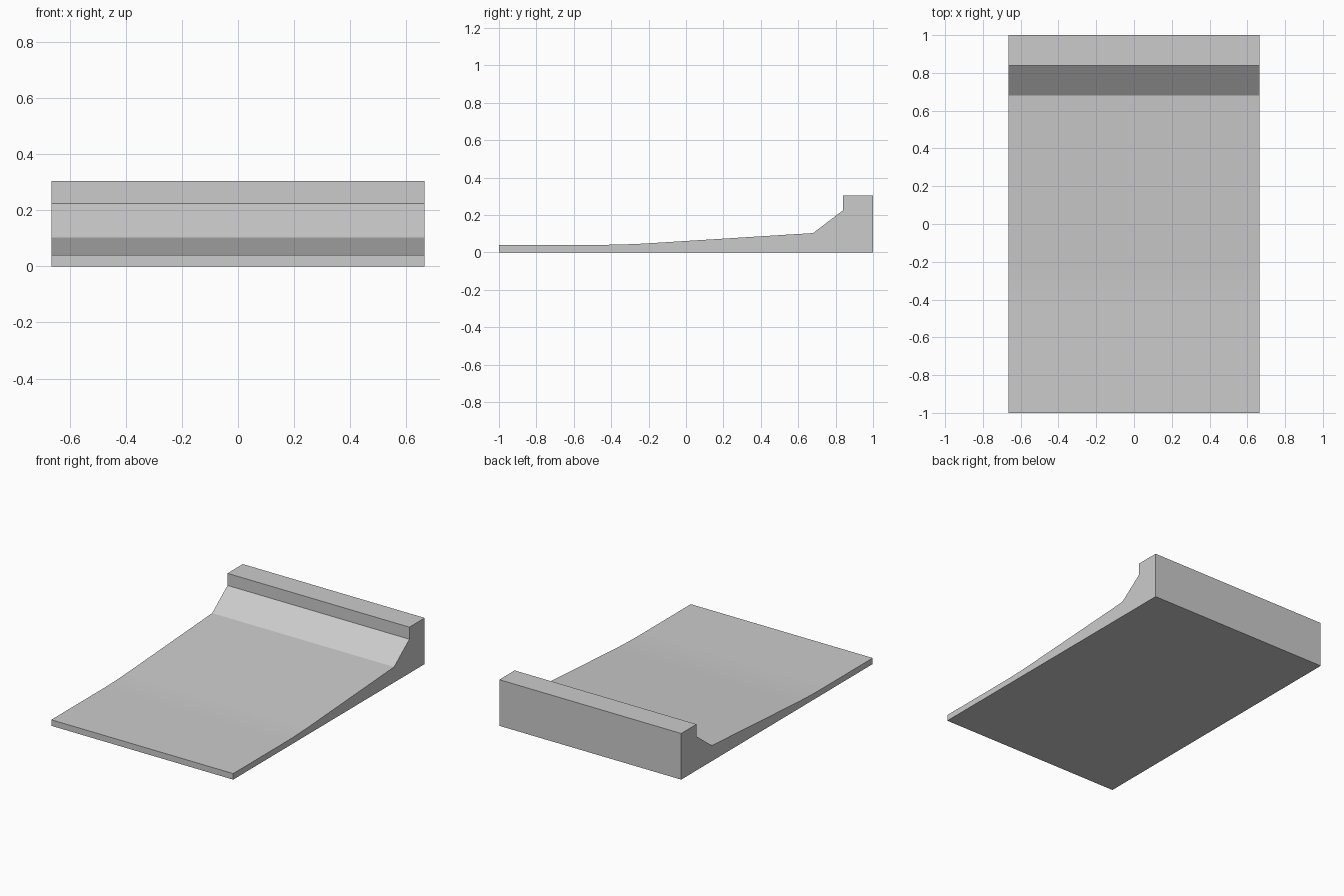
import bpy
import bmesh

cube = bpy.data.objects.get("Cube")
if cube:
    bpy.data.objects.remove(cube, do_unlink=True)

HALF_WIDTH = 0.665

# Plain grey material
grey = bpy.data.materials.new("light_grey")
grey.use_nodes = True
colour = (0.6, 0.6, 0.6, 1)
grey.diffuse_color = colour
grey.node_tree.nodes["Principled BSDF"].inputs["Base Color"].default_value = colour


def extrude_profile(name, profile):
    """Extrude a closed (y, z) side profile across the full width."""
    mesh = bpy.data.meshes.new(name)
    bm = bmesh.new()
    face = bm.faces.new([bm.verts.new((-HALF_WIDTH, y, z)) for y, z in profile])
    result = bmesh.ops.extrude_face_region(bm, geom=[face])
    moved = [v for v in result["geom"] if isinstance(v, bmesh.types.BMVert)]
    bmesh.ops.translate(bm, verts=moved, vec=(2 * HALF_WIDTH, 0, 0))
    bmesh.ops.recalc_face_normals(bm, faces=bm.faces)
    bm.to_mesh(mesh)
    bm.free()
    mesh.materials.append(grey)
    obj = bpy.data.objects.new(name, mesh)
    bpy.context.collection.objects.link(obj)
    return obj


# Gentle bend from the flat front into the rising ramp
BEND_START, BEND_END, BEND_STEPS = -0.48, -0.18, 5
FLAT_HEIGHT, SLOPE = 0.04, 0.0635
bend = []
for i in range(BEND_STEPS + 1):
    t = i / BEND_STEPS
    length = BEND_END - BEND_START
    bend.append((BEND_START + t * length, FLAT_HEIGHT + SLOPE * length * t * t / 2))

# Base, back wall, stop lip, steep slope, ramp, bend and flat front
profile = [(-1, 0), (1, 0), (1, 0.305), (0.84, 0.305), (0.84, 0.225), (0.68, 0.103)]
profile += reversed(bend)
profile.append((-1, FLAT_HEIGHT))
extrude_profile("ramp_with_back_stop", profile)
